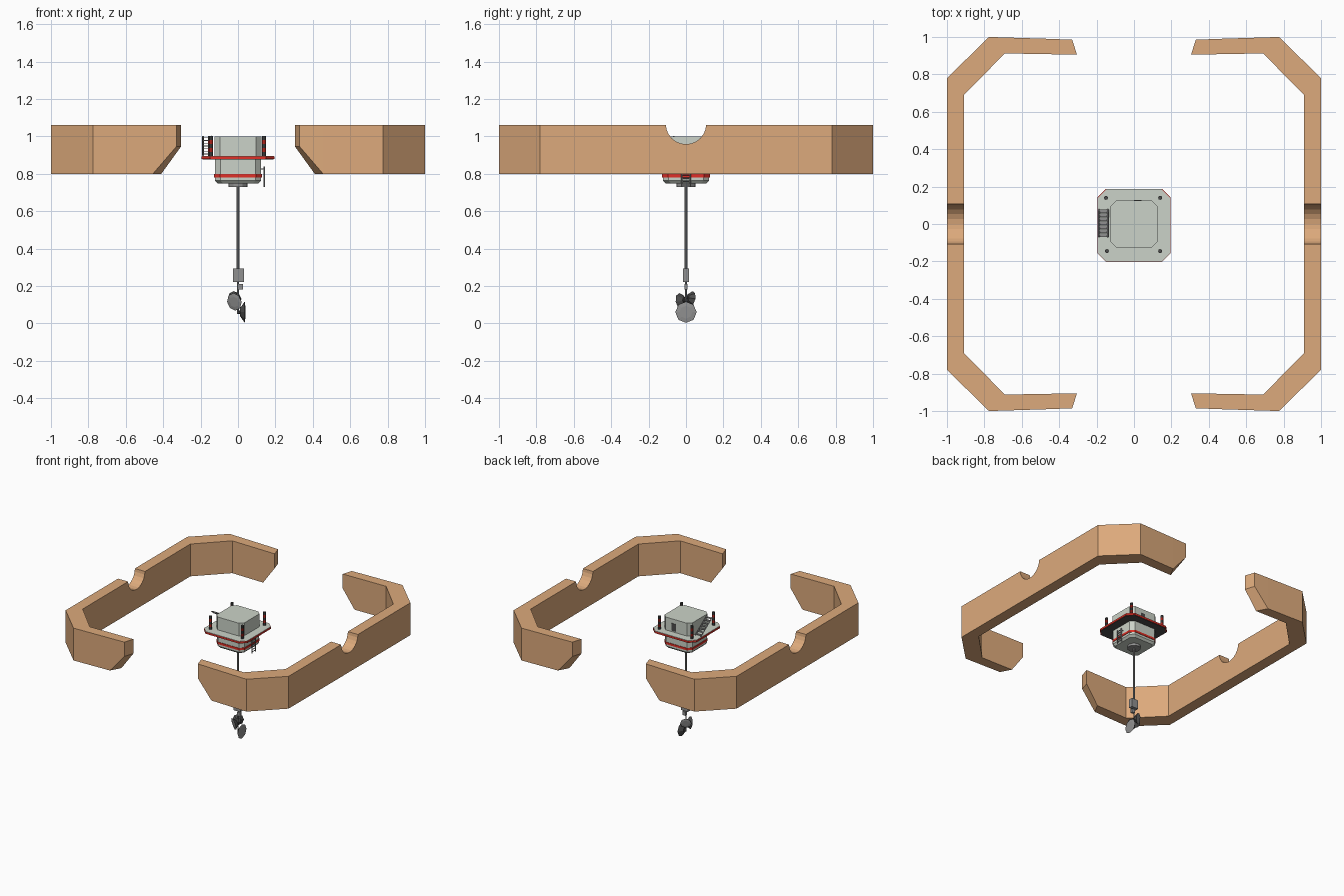
import bpy, bmesh, math
from mathutils import Vector

if "Cube" in bpy.data.objects:
    bpy.data.objects.remove(bpy.data.objects["Cube"])


def mat(name, rgb):
    m = bpy.data.materials.new(name)
    m.diffuse_color = (*rgb, 1)
    m.use_nodes = True
    m.node_tree.nodes["Principled BSDF"].inputs["Base Color"].default_value = m.diffuse_color
    return m


CLAY = mat("clay", (0.72, 0.40, 0.20))
PALE = mat("pale_grey", (0.60, 0.65, 0.58))
RED = mat("red", (0.75, 0.03, 0.02))
DARK = mat("dark", (0.07, 0.07, 0.07))
STEEL = mat("steel", (0.28, 0.28, 0.28))


def finish(name, bm, m):
    bmesh.ops.recalc_face_normals(bm, faces=bm.faces)
    me = bpy.data.meshes.new(name)
    bm.to_mesh(me)
    bm.free()
    me.materials.append(m)
    ob = bpy.data.objects.new(name, me)
    bpy.context.collection.objects.link(ob)
    return ob


def loft(name, rings, m):
    bm = bmesh.new()
    vs = [[bm.verts.new(p) for p in r] for r in rings]
    n = len(rings[0])
    for a, b in zip(vs, vs[1:]):
        for i in range(n):
            j = (i + 1) % n
            bm.faces.new((a[i], a[j], b[j], b[i]))
    bm.faces.new(vs[0])
    bm.faces.new(vs[-1])
    return finish(name, bm, m)


def octagon(h, c, z, cy=0.0):
    k = h - c
    pts = [(h, -k), (h, k), (k, h), (-k, h), (-h, k), (-h, -k), (-k, -h), (k, -h)]
    return [(x, y + cy, z) for x, y in pts]


def box(name, c, s, m):
    x, y, z = (v / 2 for v in s)
    ring = lambda h: [(c[0] + a, c[1] + b, c[2] + h) for a, b in ((x, y), (-x, y), (-x, -y), (x, -y))]
    return loft(name, [ring(-z), ring(z)], m)


def rod(name, a, b, r, m, n=8, r2=None, caps=True):
    a, b = Vector(a), Vector(b)
    bm = bmesh.new()
    bmesh.ops.create_cone(bm, cap_ends=caps, segments=n, radius1=r,
                          radius2=r if r2 is None else r2, depth=(b - a).length)
    q = (b - a).to_track_quat('Z', 'Y')
    for v in bm.verts:
        v.co = q @ v.co + (a + b) / 2
    return finish(name, bm, m)


# two C-shaped outer walls with undercut tips and a round notch
half = [  # outer xy, inner xy, bottom z
    ((0.33, -0.985), (0.305, -0.905), 0.945),
    ((0.455, -0.99), (0.41, -0.907), 0.80),
    ((0.775, -1.0), (0.69, -0.912), 0.80),
    ((1.0, -0.78), (0.91, -0.69), 0.80)]
stations = half + [((o[0], -o[1]), (i[0], -i[1]), z) for o, i, z in reversed(half)]
notch = rod("notch_cutter", (-1.3, 0, 1.066), (1.3, 0, 1.066), 0.108, CLAY, 24)
notch.hide_render = True
notch.hide_viewport = True
for side, s in (("right", 1), ("left", -1)):
    rings = [[(s * o[0], o[1], 1.062), (s * i[0], i[1], 1.062),
              (s * i[0], i[1], z), (s * o[0], o[1], z)] for o, i, z in stations]
    wall = loft(side + "_wall", rings, CLAY)
    mod = wall.modifiers.new("notch", 'BOOLEAN')
    mod.operation = 'DIFFERENCE'
    mod.solver = 'EXACT'
    mod.object = notch

# cabin, deck and lower hull
loft("cabin", [octagon(0.125, 0.03, 0.89), octagon(0.125, 0.03, 1.0)], PALE)
loft("deck_edge", [octagon(0.195, 0.045, 0.879, -0.007), octagon(0.195, 0.045, 0.893, -0.007)], RED)
loft("deck_top", [octagon(0.193, 0.045, 0.893, -0.007), octagon(0.193, 0.045, 0.896, -0.007)], PALE)
loft("deck_underside", [octagon(0.19, 0.045, 0.876, -0.007), octagon(0.19, 0.045, 0.88, -0.007)], DARK)
loft("hull", [octagon(0.108, 0.028, 0.748), octagon(0.123, 0.03, 0.764), octagon(0.123, 0.03, 0.88)], PALE)
loft("hull_stripe", [octagon(0.127, 0.031, 0.781), octagon(0.127, 0.031, 0.798)], RED)
box("front_hatch", (0, -0.123, 0.852), (0.048, 0.006, 0.054), PALE)
box("back_door", (0.02, 0.125, 0.935), (0.04, 0.006, 0.06), DARK)
rod("winch_base", (0, 0, 0.73), (0, 0, 0.75), 0.05, STEEL, 12)

# striped corner posts
for x, y in ((-0.15, 0.14), (0.14, 0.14), (-0.145, -0.145), (0.14, -0.145)):
    for k in range(5):
        z = 0.895 + k * 0.0215
        rod("corner_post", (x, y, z), (x, y, z + 0.0215), 0.011, DARK if k % 2 == 0 else RED)

# staircase rising along the left side of the cabin
for x in (-0.187, -0.14):
    rod("stair_rail", (x, 0.078, 0.898), (x, -0.07, 1.0), 0.005, STEEL, 4)
for k in range(7):
    t = (k + 0.5) / 7
    box("stair_tread", (-0.1635, 0.078 - 0.148 * t, 0.898 + 0.102 * t), (0.046, 0.018, 0.004), STEEL)

# ladder on the right of the hull
for y in (-0.022, 0.022):
    rod("ladder_rail", (0.141, y, 0.73), (0.141, y, 0.84), 0.004, STEEL, 6)
for k in range(6):
    z = 0.74 + k * 0.018
    rod("ladder_rung", (0.141, -0.022, z), (0.141, 0.022, z), 0.003, STEEL, 6)
for y in (-0.022, 0.022):
    rod("ladder_bracket", (0.12, y, 0.825), (0.143, y, 0.825), 0.003, STEEL, 6)

# hanging pole with its junction block
rod("pole", (0, 0, 0.28), (0, 0, 0.735), 0.007, STEEL)
box("junction_block", (0.003, 0, 0.257), (0.06, 0.032, 0.072), STEEL)
rod("lower_pole", (0, 0, 0.05), (0, 0, 0.225), 0.005, STEEL)
box("pole_clamp", (0.012, 0, 0.195), (0.028, 0.018, 0.03), STEEL)

# three octagonal dishes facing outwards
for ang, z, r, off, tilt in ((0, 0.06, 0.057, 0.036, 0.0), (234, 0.122, 0.048, 0.034, -0.2),
                             (122, 0.138, 0.042, 0.034, -0.2)):
    a = math.radians(ang)
    d = Vector((math.cos(a), math.sin(a), tilt)).normalized()
    hub = Vector((0, 0, z))
    rim = hub + d * off
    rod("dish_shell", rim - d * 0.026, rim, 0.02, DARK, 8, r)
    rod("dish_face", rim, rim + d * 0.003, r * 0.97, STEEL, 8, r * 0.6)
    rod("dish_mount", hub, rim - d * 0.02, 0.01, DARK, 6)
